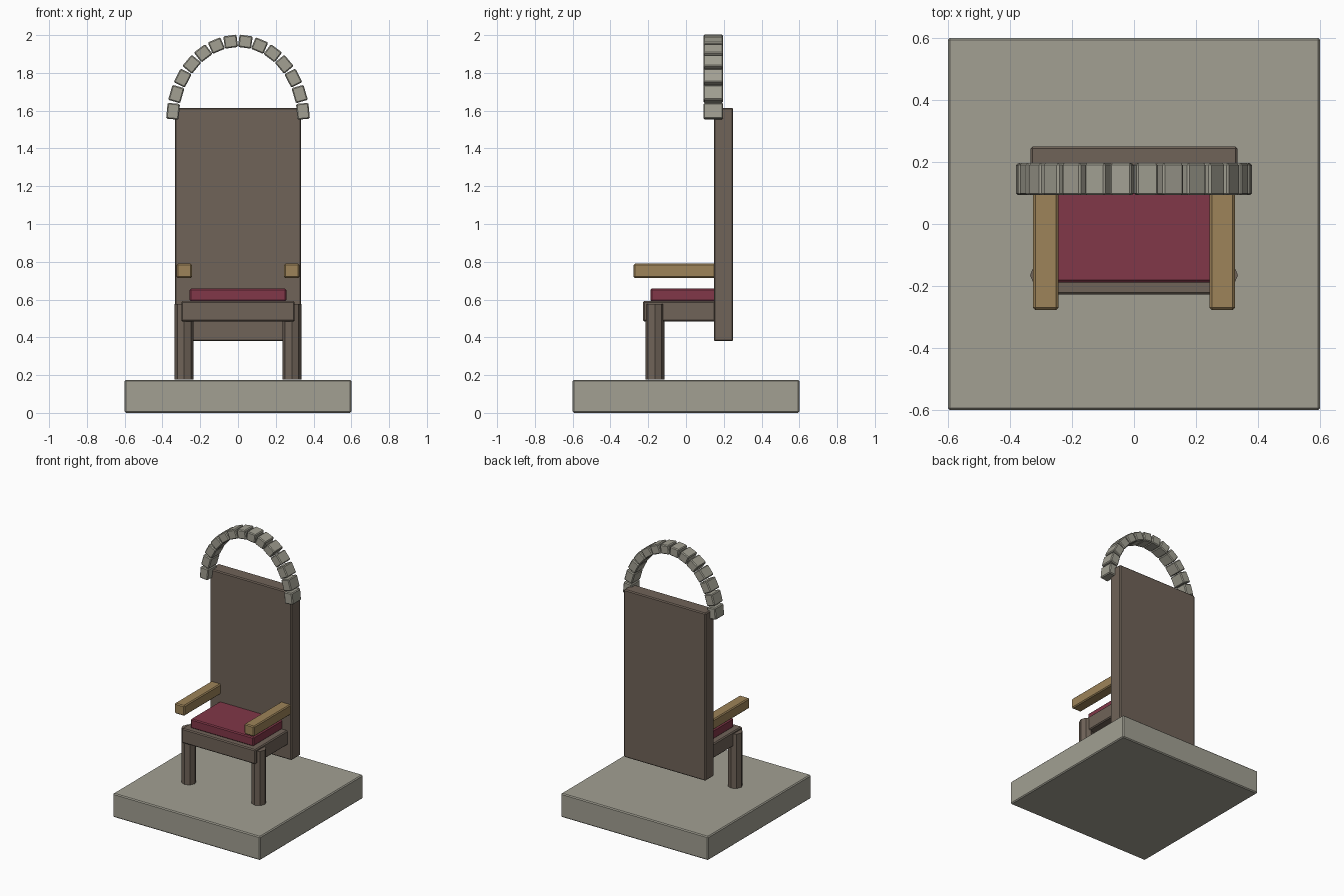
import bpy, math

if "Cube" in bpy.data.objects:
    bpy.data.objects.remove(bpy.data.objects["Cube"])


def material(name, rgb):
    m = bpy.data.materials.new(name)
    m.diffuse_color = (*rgb, 1)
    m.use_nodes = True
    m.node_tree.nodes["Principled BSDF"].inputs["Base Color"].default_value = m.diffuse_color
    return m


STONE = material("stone", (0.36, 0.35, 0.29))
WOOD = material("dark_wood", (0.16, 0.125, 0.098))
CLOTH = material("red_cloth", (0.22, 0.038, 0.065))
TAN = material("light_wood", (0.34, 0.23, 0.10))


def finish(obj, name, mat, bevel):
    obj.name = name
    obj.data.materials.append(mat)
    if bevel:
        mod = obj.modifiers.new("edge_bevel", 'BEVEL')
        mod.width = bevel
        mod.segments = 1
    return obj


def box(name, mat, x, y, z, bevel=0.007):
    """Box from (min, max) ranges on each axis."""
    bpy.ops.mesh.primitive_cube_add(size=1, location=[sum(r) / 2 for r in (x, y, z)])
    obj = bpy.context.object
    obj.scale = [r[1] - r[0] for r in (x, y, z)]
    bpy.ops.object.transform_apply(location=False, rotation=False, scale=True)
    return finish(obj, name, mat, bevel)


# Plinth, seat, cushion and tall back
box("plinth", STONE, (-0.6, 0.6), (-0.6, 0.6), (0, 0.175))
box("seat", WOOD, (-0.3, 0.3), (-0.228, 0.2), (0.485, 0.592))
box("cushion", CLOTH, (-0.256, 0.256), (-0.188, 0.19), (0.59, 0.658))
box("back_panel", WOOD, (-0.334, 0.334), (0.147, 0.25), (0.38, 1.615))

# Armrests and octagonal front legs, one per side
for side, s in (("left", -1), ("right", 1)):
    box(side + "_armrest", TAN, sorted((s * 0.244, s * 0.325)), (-0.277, 0.18), (0.714, 0.79))
    bpy.ops.mesh.primitive_cylinder_add(vertices=8, radius=0.05, depth=0.40,
                                        location=(s * 0.285, -0.165, 0.377),
                                        rotation=(0, 0, math.pi / 2))
    finish(bpy.context.object, side + "_front_leg", WOOD, 0)

# Elliptical arch of separate stone blocks, each turned to the tangent
COUNT, A, B, ZC = 14, 0.346, 0.418, 1.55
for i in range(COUNT):
    t = math.pi * (i + 0.5) / COUNT
    dx, dz = -A * math.sin(t), B * math.cos(t)
    length = math.hypot(dx, dz) * math.pi / COUNT * 0.9
    block = box(f"arch_block_{i + 1}", STONE, (-length / 2, length / 2),
                (0.093, 0.196), (-0.033, 0.033), 0.006)
    block.location.x = A * math.cos(t)
    block.location.z = ZC + B * math.sin(t)
    block.rotation_euler.y = -math.atan2(dz, dx)
